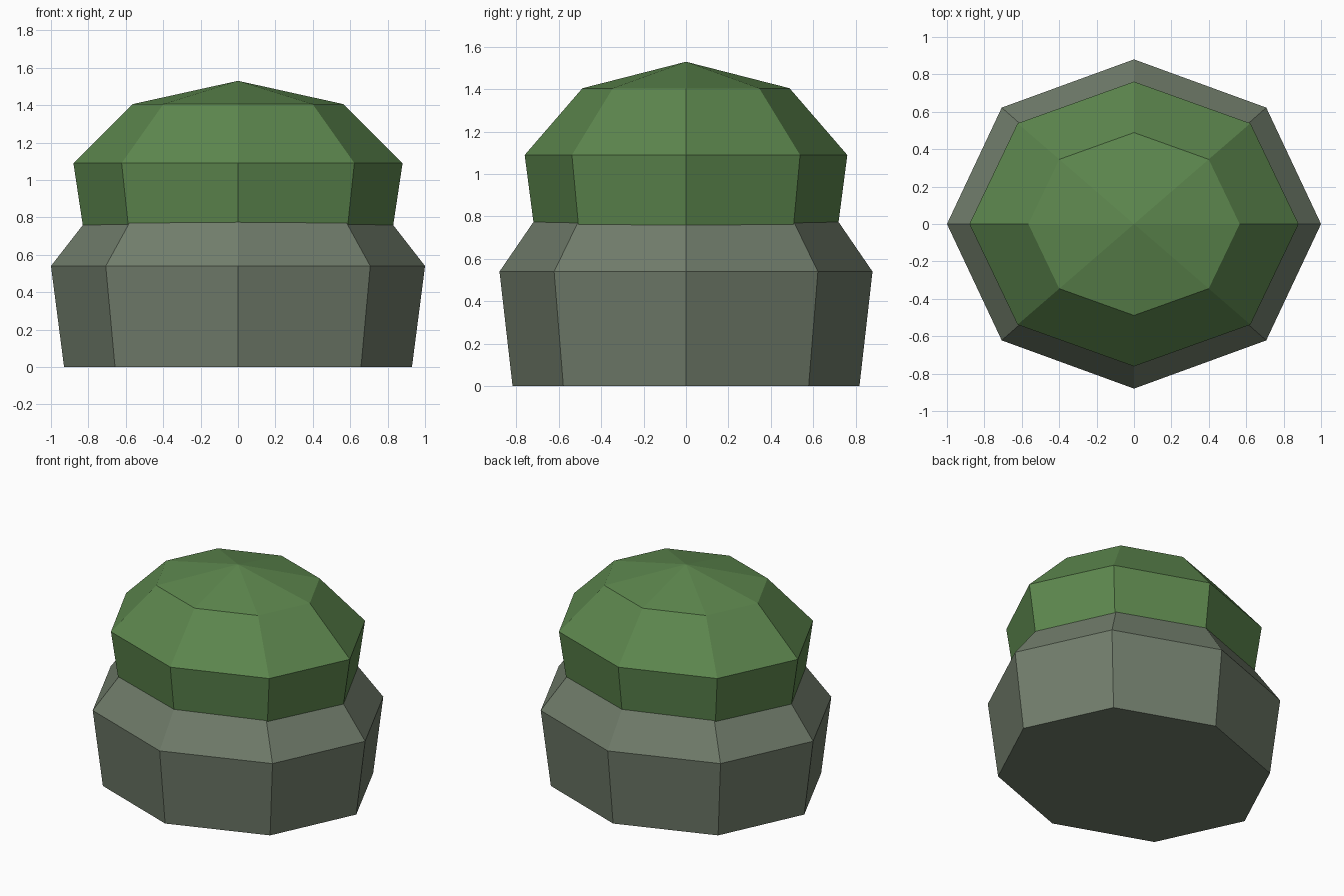
import bpy, bmesh
from math import cos, sin, tau

cube = bpy.data.objects.get("Cube")
if cube:
    bpy.data.objects.remove(cube, do_unlink=True)

SIDES = 8


def make_material(name, color):
    mat = bpy.data.materials.new(name)
    mat.use_nodes = True
    mat.diffuse_color = color
    mat.node_tree.nodes["Principled BSDF"].inputs["Base Color"].default_value = color
    return mat


def make_dome(name, profile, depth, mat):
    """Stack eight-sided rings (radius, height); radius 0 closes to a point."""
    bm = bmesh.new()
    rings = []
    for radius, z in profile:
        if radius == 0:
            rings.append([bm.verts.new((0, 0, z))] * SIDES)
        else:
            angles = [tau * i / SIDES for i in range(SIDES)]
            rings.append([bm.verts.new((radius * cos(a), radius * depth * sin(a), z))
                          for a in angles])
    for low, high in zip(rings, rings[1:]):
        for i in range(SIDES):
            j = (i + 1) % SIDES
            corners = [low[i], low[j], high[j], high[i]]
            bm.faces.new(list(dict.fromkeys(corners)))
    bm.faces.new(rings[0][::-1])
    if profile[-1][0]:
        bm.faces.new(rings[-1])
    bmesh.ops.recalc_face_normals(bm, faces=bm.faces)
    mesh = bpy.data.meshes.new(name)
    bm.to_mesh(mesh)
    bm.free()
    mesh.materials.append(mat)
    obj = bpy.data.objects.new(name, mesh)
    bpy.context.collection.objects.link(obj)
    return obj


stone = make_material("grey stone", (0.165, 0.205, 0.148, 1))
moss = make_material("green moss", (0.109, 0.242, 0.076, 1))

# Boulder, its shoulder continuing up under the moss
make_dome("boulder", [(0.93, 0), (1, 0.54), (0.72, 0.9)], 0.88, stone)

# Moss cap sunk into the boulder
make_dome("moss_cap", [(0.815, 0.66), (0.88, 1.09), (0.565, 1.405), (0, 1.53)], 0.865, moss)
